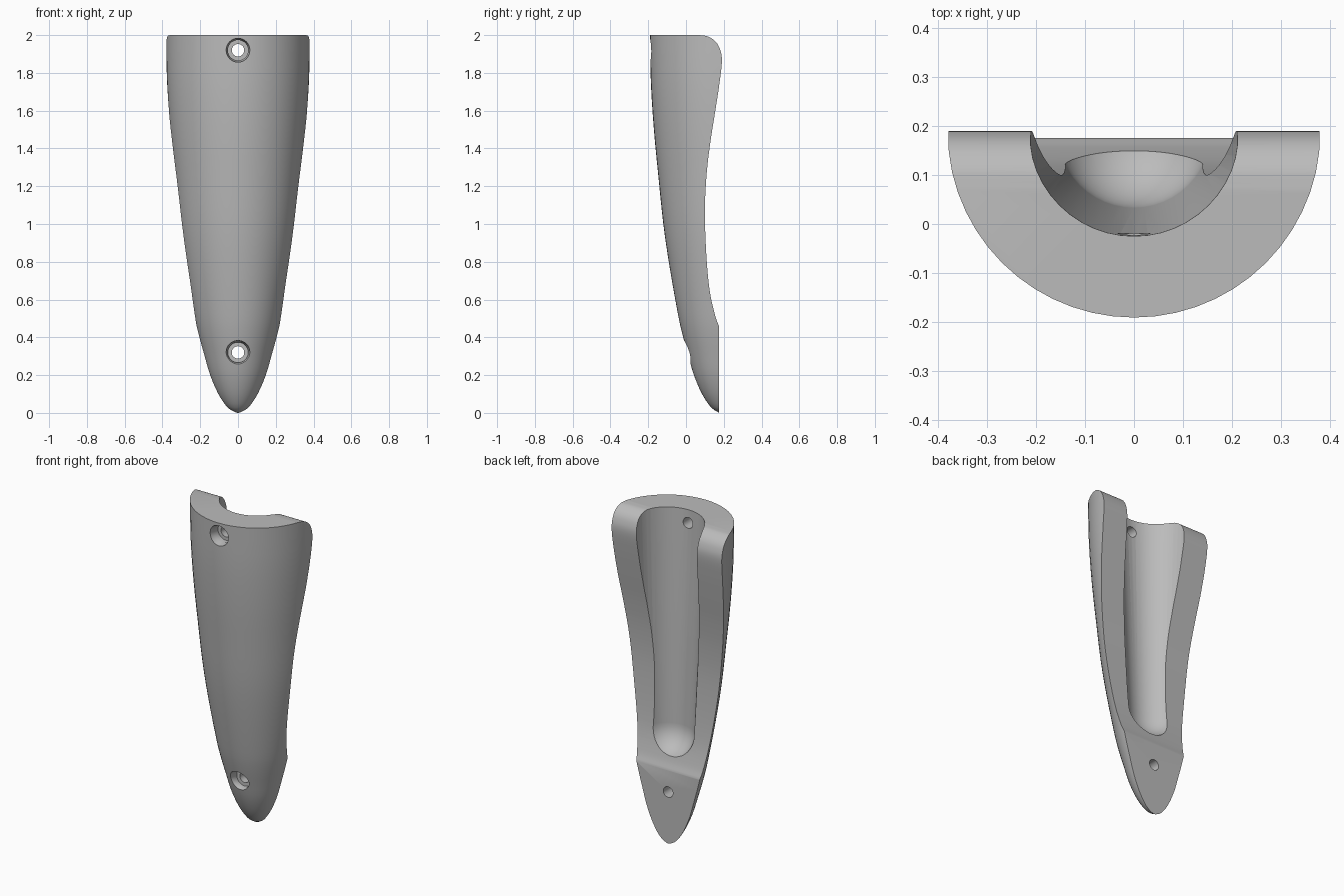
import bpy
import bmesh
import math
from mathutils import Vector, Matrix

cube = bpy.data.objects.get("Cube")
if cube:
    bpy.data.objects.remove(cube, do_unlink=True)

AXIS_Y = 0.19

grey = bpy.data.materials.new("plain_grey")
grey.use_nodes = True
grey.diffuse_color = (0.5, 0.5, 0.5, 1)
grey.node_tree.nodes["Principled BSDF"].inputs["Base Color"].default_value = (0.5, 0.5, 0.5, 1)


def smooth_path(points, steps=5):
    """Catmull-Rom curve through 2D points."""
    p = [Vector(q) for q in points]
    p = [2 * p[0] - p[1]] + p + [2 * p[-1] - p[-2]]
    out = []
    for a, b, c, d in zip(p, p[1:], p[2:], p[3:]):
        for i in range(steps):
            t = i / steps
            out.append(0.5 * (2 * b + (c - a) * t + (2 * a - 5 * b + 4 * c - d) * t ** 2
                              + (3 * b - a - 3 * c + d) * t ** 3))
    return out + [p[-2]]


def finish(bm, name):
    bmesh.ops.recalc_face_normals(bm, faces=bm.faces)
    mesh = bpy.data.meshes.new(name)
    bm.to_mesh(mesh)
    bm.free()
    mesh.materials.append(grey)
    ob = bpy.data.objects.new(name, mesh)
    bpy.context.collection.objects.link(ob)
    return ob


def revolve(name, profile, matrix, segments=48):
    """Closed solid from (radius, height) pairs, bottom to top."""
    bm = bmesh.new()
    rings = []
    for r, h in profile:
        rings.append([bm.verts.new((r * math.cos(k * math.tau / segments),
                                    r * math.sin(k * math.tau / segments), h))
                      for k in range(segments)])
    for lo, hi in zip(rings, rings[1:]):
        for k in range(segments):
            n = (k + 1) % segments
            bm.faces.new((lo[k], lo[n], hi[n], hi[k]))
    bm.faces.new(rings[0][::-1])
    bm.faces.new(rings[-1])
    bm.transform(matrix)
    return finish(bm, name)


def extrude_side(name, outline, half_width):
    """Side outline of (y, z) pairs extruded along x."""
    bm = bmesh.new()
    face = bm.faces.new([bm.verts.new((-half_width, y, z)) for y, z in outline])
    new = bmesh.ops.extrude_face_region(bm, geom=[face])["geom"]
    bmesh.ops.translate(bm, vec=(2 * half_width, 0, 0),
                        verts=[g for g in new if isinstance(g, bmesh.types.BMVert)])
    return finish(bm, name)


def carve(target, cutter, operation="DIFFERENCE"):
    mod = target.modifiers.new("carve", "BOOLEAN")
    mod.operation = operation
    mod.solver = "EXACT"
    mod.object = cutter
    bpy.context.view_layer.objects.active = target
    bpy.ops.object.modifier_apply(modifier=mod.name)
    bpy.data.objects.remove(cutter, do_unlink=True)


# Tapered outer shell, turned about a vertical axis
upright = Matrix.Translation((0, AXIS_Y, 0))
shell = smooth_path([(0.014, 0), (0.058, 0.03), (0.105, 0.1), (0.148, 0.2), (0.18, 0.31),
                     (0.21, 0.42), (0.234, 0.53), (0.278, 0.78), (0.31, 1.0), (0.336, 1.25),
                     (0.36, 1.5), (0.376, 1.75), (0.381, 2.0)], 3)
body = revolve("bracket_body", shell, upright, 56)

# Wavy back outline with a flat foot and a rounded top
back = smooth_path([(0.176, 0.455), (0.153, 0.52), (0.125, 0.65), (0.108, 0.83), (0.1, 1.06),
                    (0.108, 1.25), (0.127, 1.42), (0.152, 1.58), (0.175, 1.73), (0.19, 1.86),
                    (0.18, 1.925), (0.155, 1.967), (0.115, 1.993), (0.07, 2.0)])
outline = [(-0.5, -0.1), (0.176, -0.1)] + [tuple(p) for p in back] + [(-0.5, 2.0)]
carve(body, extrude_side("back_cutter", outline, 0.6), "INTERSECT")

# Long channel with a round lower end
END_R, END_Z = 0.157, 0.685
channel = [(END_R * math.cos(a), END_Z + END_R * math.sin(a))
           for a in (math.radians(d) for d in range(-89, 0, 8))]
channel += [(END_R, END_Z), (0.215, 2.0), (0.217, 2.1)]
carve(body, revolve("channel_cutter", channel, upright))

# Two screw holes with chamfered counterbores
for z, surface, floor in ((1.92, -0.19, -0.12), (0.32, 0.01, 0.065)):
    along_y = Matrix.Translation((0, 0, z)) @ Matrix.Rotation(math.radians(-90), 4, "X")
    screw = [(0.063, -0.4), (0.063, surface + 0.01), (0.054, surface + 0.03),
             (0.054, floor), (0.033, floor), (0.033, 0.4)]
    carve(body, revolve("screw_cutter", screw, along_y, 32))

bpy.ops.object.select_all(action="DESELECT")
body.select_set(True)
bpy.context.view_layer.objects.active = body
bpy.ops.object.shade_smooth_by_angle(angle=math.radians(30))
